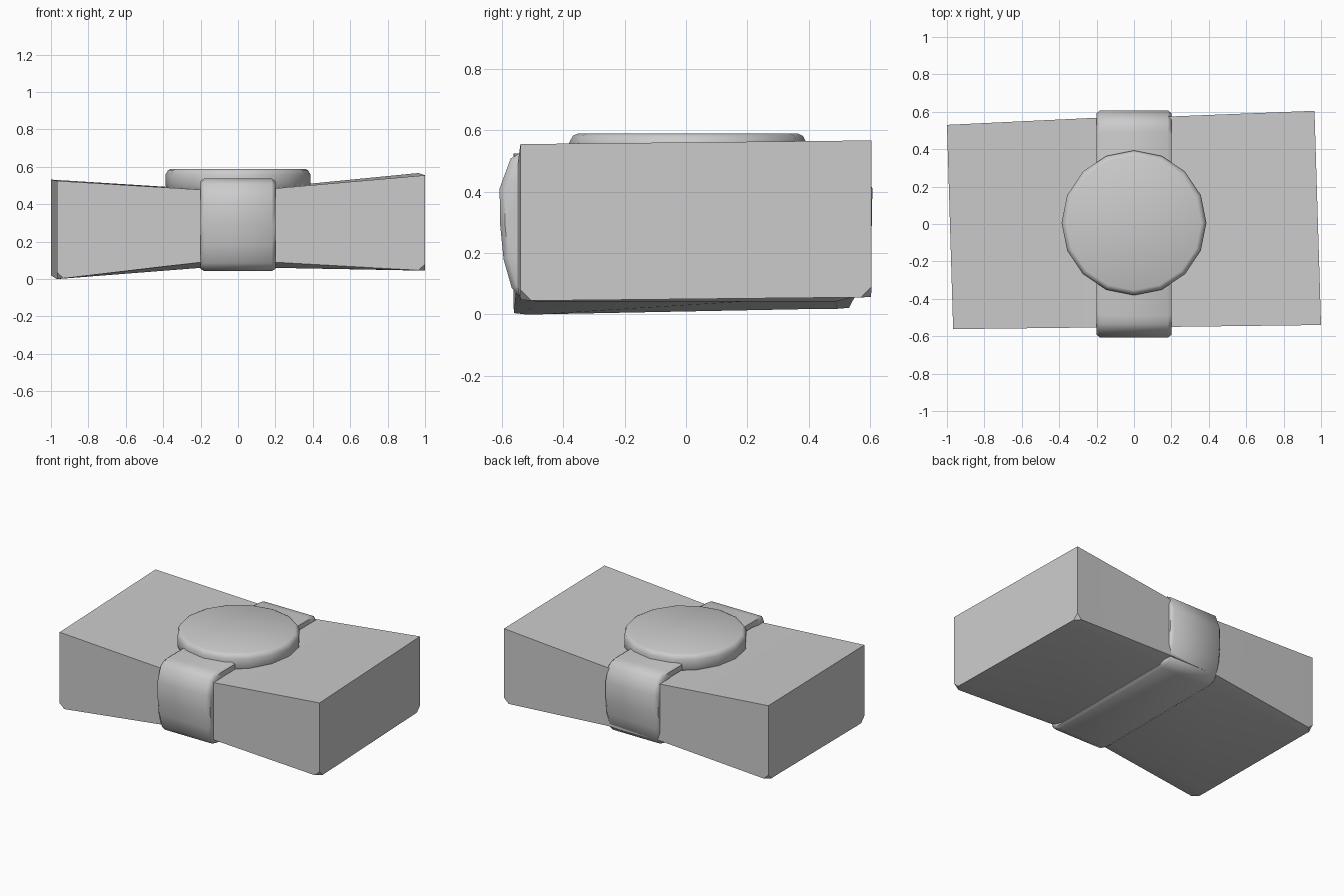
import bpy, bmesh, math

if "Cube" in bpy.data.objects:
    bpy.data.objects.remove(bpy.data.objects["Cube"])


def make_object(name, bm, angle):
    bmesh.ops.recalc_face_normals(bm, faces=bm.faces[:])
    mesh = bpy.data.meshes.new(name)
    bm.to_mesh(mesh)
    bm.free()
    ob = bpy.data.objects.new(name, mesh)
    bpy.context.collection.objects.link(ob)
    bpy.ops.object.select_all(action='DESELECT')
    ob.select_set(True)
    bpy.context.view_layer.objects.active = ob
    bpy.ops.object.shade_smooth_by_angle(angle=math.radians(angle))
    return ob


def bridge(bm, a, b):
    n = len(a)
    for i in range(n):
        bm.faces.new((a[i], a[(i + 1) % n], b[(i + 1) % n], b[i]))


# Pinched block: x at front/back, y front/back, bottom and top z front/back, belly sag
sections = [
    (-0.967, -1.0, -0.562, 0.53, 0.0, 0.018, 0.525, 0.532, 0.0),
    (-0.2, -0.2, -0.553, 0.568, 0.09, 0.09, 0.478, 0.482, 0.03),
    (0.2, 0.2, -0.55, 0.575, 0.09, 0.09, 0.485, 0.492, 0.03),
    (1.0, 0.965, -0.54, 0.605, 0.045, 0.055, 0.555, 0.567, 0.0),
]
bm = bmesh.new()
rings = []
for xf, xb, yf, yb, bf, bb, tf, tb, sag in sections:
    def at(t, z):
        return bm.verts.new((xf + (xb - xf) * t, yf + (yb - yf) * t, z))
    rings.append([at(0, bf), at(0.08, bf - sag), at(0.92, bb - sag),
                  at(1, bb), at(1, tb), at(0, tf)])
for a, b in zip(rings, rings[1:]):
    bridge(bm, a, b)
bm.faces.new(rings[0])
bm.faces.new(rings[-1])
# small blunted bottom corners
corners = [rings[0][0], rings[0][3], rings[-1][0], rings[-1][3]]
bmesh.ops.bevel(bm, geom=corners, offset=0.035, affect='VERTICES', segments=1)
make_object("pinched_block", bm, 25)

# Strap: rounded band around the waist
half = [(0.49, 0.537), (0.535, 0.53), (0.572, 0.508), (0.608, 0.41), (0.606, 0.29),
        (0.595, 0.18), (0.568, 0.085), (0.54, 0.055), (0.49, 0.042)]
outer = half + [(-y, z) for y, z in reversed(half)]
inner = [(y * 0.895, 0.29 + (z - 0.29) * 0.8) for y, z in outer]
bm = bmesh.new()
band = []
# cross-section of the band with softened outer rims
for x, t in ((-0.2, 0), (-0.2, 0.75), (-0.18, 1), (0.18, 1), (0.2, 0.75), (0.2, 0)):
    band.append([bm.verts.new((x, i[0] + (o[0] - i[0]) * t, i[1] + (o[1] - i[1]) * t))
                 for i, o in zip(inner, outer)])
for k in range(len(band)):
    bridge(bm, band[k], band[(k + 1) % len(band)])
make_object("strap", bm, 50)

# Seal disc with a chamfered upper rim
bm = bmesh.new()
disc = []
for r, z in ((0.375, 0.475), (0.387, 0.5), (0.387, 0.56), (0.375, 0.582), (0.36, 0.589)):
    disc.append([bm.verts.new((r * math.cos(math.tau * i / 16),
                               0.006 + r * math.sin(math.tau * i / 16), z))
                 for i in range(16)])
for a, b in zip(disc, disc[1:]):
    bridge(bm, a, b)
bm.faces.new(disc[0])
bm.faces.new(disc[-1])
make_object("seal_disc", bm, 50)
